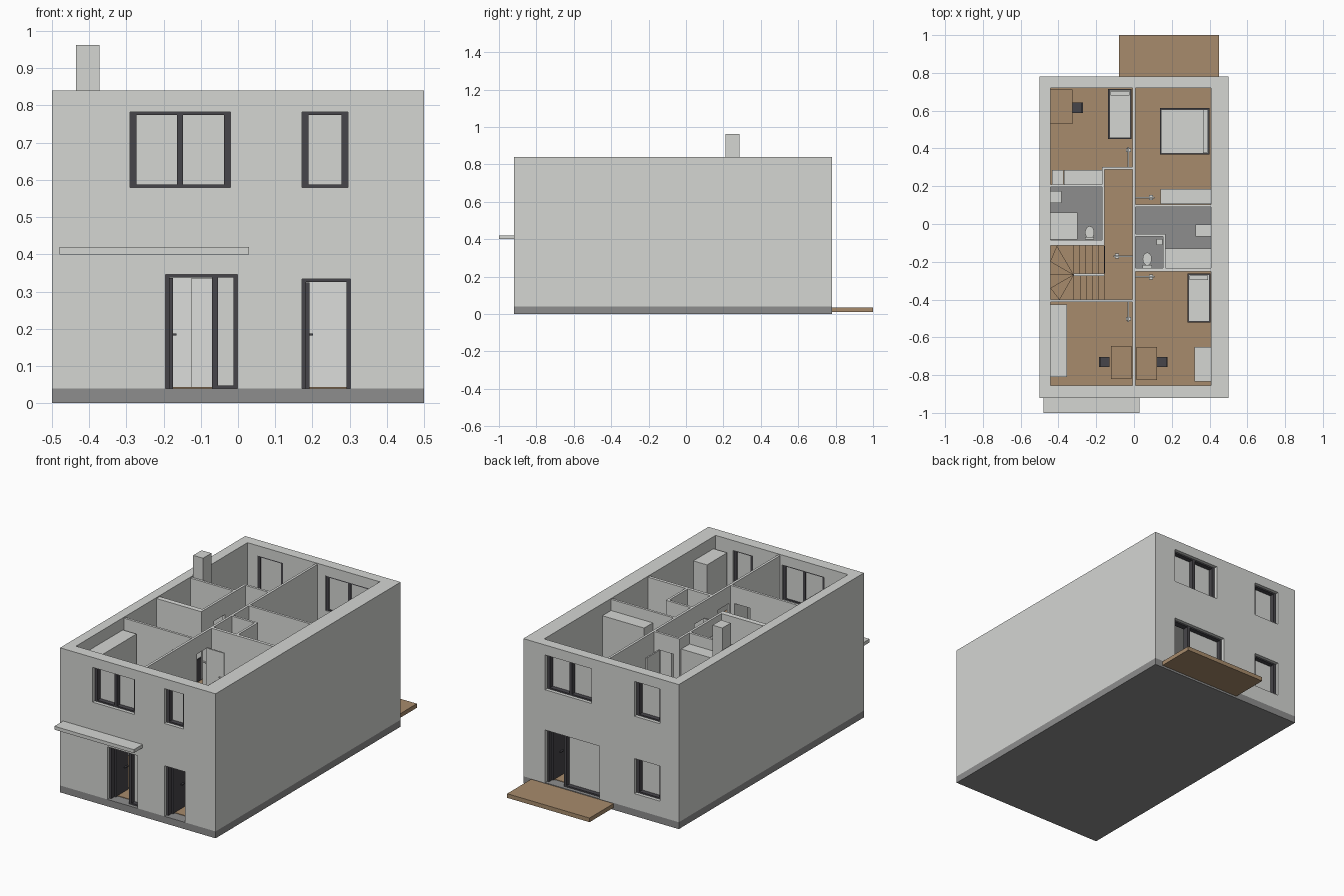
import bpy, bmesh, math
from mathutils import Vector

cube = bpy.data.objects.get("Cube")
if cube:
    bpy.data.objects.remove(cube)


def material(name, *rgb):
    m = bpy.data.materials.new(name)
    m.use_nodes = True
    m.diffuse_color = (*rgb, 1)
    m.node_tree.nodes["Principled BSDF"].inputs["Base Color"].default_value = (*rgb, 1)
    return m


RENDER = material("light grey render", 0.66, 0.67, 0.65)
PLASTER = material("pale plaster", 0.72, 0.73, 0.71)
DARK = material("charcoal frame", 0.062, 0.06, 0.068)
PLINTH = material("grey plinth", 0.27, 0.27, 0.27)
WOOD = material("brown wood", 0.39, 0.26, 0.15)
TILE = material("grey tile", 0.27, 0.27, 0.27)

BASE, SLAB, FLOOR, TOP = 0.04, 0.40, 0.44, 0.84
LEFT, RIGHT, FRONT, BACK = -0.443, 0.408, -0.855, 0.72   # inner faces of the shell


def finish(name, bm, mat):
    bmesh.ops.recalc_face_normals(bm, faces=bm.faces)
    mesh = bpy.data.meshes.new(name)
    bm.to_mesh(mesh)
    bm.free()
    mesh.materials.append(mat)
    ob = bpy.data.objects.new(name, mesh)
    bpy.context.collection.objects.link(ob)
    return ob


def prism(bm, points, z0, z1):
    low = [bm.verts.new((x, y, z0)) for x, y in points]
    high = [bm.verts.new((x, y, z1)) for x, y in points]
    n = len(points)
    bm.faces.new(low[::-1])
    bm.faces.new(high)
    for i in range(n):
        j = (i + 1) % n
        bm.faces.new((low[i], low[j], high[j], high[i]))


def boxes(name, mat, *items):
    bm = bmesh.new()
    for x0, x1, y0, y1, z0, z1 in items:
        prism(bm, [(x0, y0), (x1, y0), (x1, y1), (x0, y1)], z0, z1)
    return finish(name, bm, mat)


# Plinth, terrace, canopy, chimney
boxes("plinth", PLINTH, (-0.5, 0.5, -0.92, 0.78, 0, BASE))
boxes("terrace", WOOD, (-0.08, 0.45, 0.78, 1, 0.012, 0.036))
boxes("canopy", RENDER, (-0.48, 0.03, -1, -0.92, 0.4, 0.42))
boxes("chimney", RENDER, (-0.435, -0.372, 0.21, 0.287, BASE, 0.963))

# Openings: side, x range, z range, vertical bars, leaf hinge x or None
UP = (0.58, 0.782)
OPENINGS = [
    ("front", -0.29, -0.02, *UP, [-0.156], None),
    ("front", 0.172, 0.295, *UP, [], None),
    ("front", -0.195, -0.001, BASE, 0.346, [-0.062], -0.195),
    ("front", 0.172, 0.302, BASE, 0.334, [], 0.172),
    ("back", 0.06, 0.36, *UP, [0.21], None),
    ("back", -0.38, -0.215, *UP, [], None),
    ("back", 0.01, 0.36, BASE, 0.346, [0.245], 0.36),
    ("back", -0.38, -0.215, 0.13, 0.334, [], None),
]

# Outer shell: extruded ring cut by the openings
bm = bmesh.new()
outer = [(-0.5, -0.92), (0.5, -0.92), (0.5, 0.78), (-0.5, 0.78)]
inner = [(LEFT, FRONT), (RIGHT, FRONT), (RIGHT, BACK), (LEFT, BACK)]
rings = [[bm.verts.new((x, y, z)) for x, y in ring] for ring in (outer, inner) for z in (BASE, TOP)]
for a, b in ((0, 1), (1, 3), (3, 2), (2, 0)):
    for i in range(4):
        j = (i + 1) % 4
        bm.faces.new((rings[a][i], rings[a][j], rings[b][j], rings[b][i]))
shell = finish("outer_walls", bm, RENDER)

cuts = []
for side, x0, x1, z0, z1, bars, hinge in OPENINGS:
    y = (-0.95, -0.82) if side == "front" else (0.69, 0.81)
    cuts.append((x0, x1, *y, z0 - (0.02 if z0 == BASE else 0), z1))
cutter = boxes("opening_cutter", RENDER, *cuts)
cutter.hide_render = True
mod = shell.modifiers.new("openings", "BOOLEAN")
mod.object, mod.operation, mod.solver = cutter, "DIFFERENCE", "EXACT"
bpy.context.view_layer.update()
cut_mesh = bpy.data.meshes.new_from_object(shell.evaluated_get(bpy.context.evaluated_depsgraph_get()))
shell.modifiers.clear()
shell.data = cut_mesh
bpy.data.objects.remove(cutter)

# Frames, panes and open leaves
for n, (side, x0, x1, z0, z1, bars, hinge) in enumerate(OPENINGS):
    face, inward = (-0.92, 1) if side == "front" else (0.78, -1)

    def depth(a, b):
        return sorted((face + inward * a, face + inward * b))

    fy, w = depth(0.02, 0.056), 0.017
    door = hinge is not None
    jamb = 0.011 if door else w
    frame = [(x0, x0 + jamb, *fy, z0, z1), (x1 - jamb, x1, *fy, z0, z1),
             (x0, x1, *fy, z1 - 0.008, z1)]
    frame += [(b - w / 2, b + w / 2, *fy, z0, z1) for b in bars]
    stops = [x0, *bars, x1]
    spans = list(zip(stops, stops[1:]))
    if door:
        # the leaf is swung inward about its hinge
        open_span = spans.pop(0 if hinge == x0 else -1)
        s = 1 if hinge == x0 else -1
        width = open_span[1] - open_span[0] - 0.02
        a, b = sorted((hinge + s * 0.009, hinge + s * 0.02))
        boxes(f"{side}_door_leaf_{n}", DARK, (a, b, *depth(0.05, 0.05 + width), z0, z1 - 0.01))
        a, b = sorted((hinge + s * 0.02, hinge + s * 0.03))
        boxes(f"{side}_door_handle_{n}", DARK, (a, b, *depth(width + 0.01, width + 0.04), 0.182, 0.187))
    for a, b in spans:
        frame.append((a, b, *fy, z0, z0 + 0.008))
        boxes(f"{side}_pane_{n}", RENDER, (a + 0.008, b - 0.008, *depth(0.047, 0.051), z0 + 0.005, z1 - 0.005))
    boxes(f"{side}_frame_{n}", DARK, *frame)

# Floors, leaving the stairwell open
WELL_X, WELL_Y0, WELL_Y1 = -0.155, -0.4, -0.115


def upper_floor(name, mat, z0, z1):
    boxes(name, mat, (LEFT, RIGHT, FRONT, WELL_Y0, z0, z1), (LEFT, RIGHT, WELL_Y1, BACK, z0, z1),
          (WELL_X, RIGHT, WELL_Y0, WELL_Y1, z0, z1))


boxes("ground_floor", WOOD, (LEFT, RIGHT, FRONT, BACK, BASE, BASE + 0.003))
upper_floor("upper_slab", PLASTER, SLAB, FLOOR - 0.005)
upper_floor("upper_floor", WOOD, FLOOR - 0.005, FLOOR)
boxes("bathroom_floors", TILE, (LEFT, -0.165, -0.085, 0.195, FLOOR, FLOOR + 0.003),
      (0.005, RIGHT, -0.235, 0.09, FLOOR, FLOOR + 0.003))


def partition(name, axis, at, a, b, doors=(), z0=FLOOR, z1=TOP - 0.006, t=0.014):
    """Thin wall along an axis, with door openings given as ranges."""
    spans, start = [], a
    for d0, d1 in doors:
        spans += [(start, d0, z0, z1), (d0, d1, z0 + 0.295, z1)]
        start = d1
    spans.append((start, b, z0, z1))
    across = (at - t / 2, at + t / 2)
    boxes(name, PLASTER, *[((p, q, *across) if axis == "x" else (*across, p, q)) + (lo, hi)
                           for p, q, lo, hi in spans])


# Upper floor partitions
partition("centre_wall", "y", 0, FRONT, BACK, [(-0.385, -0.285), (-0.165, -0.07), (0.145, 0.245)])
partition("front_room_wall", "x", -0.407, LEFT, 0, [(-0.13, -0.032)])
partition("stair_wall", "x", -0.1, LEFT, -0.155, t=0.03)
partition("left_bath_side_wall", "y", -0.162, -0.115, 0.3, [(0.0, 0.1)])
partition("left_bath_back_wall", "x", 0.203, LEFT, -0.16)
partition("landing_wall", "x", 0.295, -0.169, 0, [(-0.13, -0.032)])
partition("right_bath_back_wall", "x", 0.097, 0, RIGHT)
partition("right_bath_front_wall", "x", -0.243, 0, RIGHT, t=0.018)
partition("toilet_side_wall", "y", 0.16, -0.24, -0.06)
partition("toilet_back_wall", "x", -0.06, 0, 0.167, [(0.03, 0.12)])

# Ground floor partitions
LOW = dict(z0=BASE, z1=SLAB)
partition("hall_side_wall", "y", 0.04, FRONT, -0.25, **LOW)
partition("hall_back_wall", "x", -0.407, LEFT, 0.04, [(-0.125, -0.03)], **LOW)
partition("store_back_wall", "x", -0.25, 0.04, RIGHT, **LOW)
partition("lower_stair_wall", "x", -0.1, LEFT, -0.155, **LOW)
partition("living_room_wall", "x", 0.203, LEFT, 0, **LOW)

# Open inner doors: hinge position and swing direction
for n, (x, y, dx, dy) in enumerate([(0, -0.28, 1, 0), (0, -0.17, -1, 0), (0, 0.14, 1, 0),
                                   (-0.03, 0.3, 0, 1), (-0.03, -0.412, 0, -1)]):
    def leaf(start, end, half):
        xs = sorted((x + dx * start, x + dx * end)) if dx else (x - half, x + half)
        ys = sorted((y + dy * start, y + dy * end)) if dy else (y - half, y + half)
        return (*xs, *ys)
    boxes(f"inner_door_{n}", PLASTER, (*leaf(0, 0.108, 0.004), FLOOR, FLOOR + 0.288))
    boxes(f"inner_door_handle_{n}", PLASTER, (*leaf(0.08, 0.1, 0.013), 0.58, 0.585))

# Winding stair: two straight flights joined by a fan of winders
rise, px, py = (FLOOR - BASE) / 17, -0.32, -0.268
treads, run = [], 0.033
for i in range(5):
    a = px + run * (5 - i)
    treads.append([(a - run, py), (a, py), (a, WELL_Y1), (a - run, WELL_Y1)])


def rim(step):
    c, s = math.cos(math.pi * (0.5 + step / 6)), math.sin(math.pi * (0.5 + step / 6))
    k = min(0.123 / max(abs(c), 1e-6), (0.153 if s > 0 else 0.132) / max(abs(s), 1e-6))
    return (px + c * k, py + s * k)


for i in range(6):
    treads.append([(px, py), rim(i), rim(i + 1)])
for i in range(5):
    a = px + run * i
    treads.append([(a, WELL_Y0), (a + run, WELL_Y0), (a + run, py), (a, py)])
bm = bmesh.new()
for i, points in enumerate(treads):
    top = BASE + rise * (i + 1)
    prism(bm, points, max(BASE, top - 0.035), top)
finish("stair", bm, WOOD)
boxes("stair_spine", PLASTER, (px, WELL_X, py - 0.006, py + 0.006, BASE, FLOOR + 0.13))
boxes("stair_railing", DARK, (-0.16, -0.153, -0.262, -0.116, FLOOR, FLOOR + 0.13))


# Beds: frame, mattress, pillow, headboard towards (hx, hy)
def bed(name, x0, x1, y0, y1, pillow):
    boxes(name + "_frame", DARK, (x0, x1, y0, y1, FLOOR, FLOOR + 0.045))
    boxes(name + "_mattress", RENDER, (x0 + 0.006, x1 - 0.006, y0 + 0.006, y1 - 0.006, FLOOR + 0.045, FLOOR + 0.07))
    boxes(name + "_pillow", RENDER, (*pillow, FLOOR + 0.07, FLOOR + 0.082))


bed("double_bed", 0.137, 0.4, 0.367, 0.613, (0.365, 0.388, 0.375, 0.605))
bed("left_bed", -0.137, -0.013, 0.45, 0.715, (-0.125, -0.025, 0.68, 0.705))
bed("right_bed", 0.283, 0.405, -0.522, -0.262, (0.295, 0.393, -0.297, -0.272))


# Desks with legs, and chairs
def desk(name, x0, x1, y0, y1, cx, cy):
    h, t = FLOOR + 0.105, 0.008
    legs = [(a, a + t, b, b + t, FLOOR, h) for a in (x0, x1 - t) for b in (y0, y1 - t)]
    boxes(name, WOOD, (x0, x1, y0, y1, h, h + 0.007), *legs)
    s, away = 0.027, (1 if cx > (x0 + x1) / 2 else -1)
    back = sorted((cx + away * s, cx + away * (s - 0.007)))
    boxes(name + "_chair", DARK, (cx - s, cx + s, cy - s, cy + s, FLOOR + 0.055, FLOOR + 0.065),
          (cx - 0.005, cx + 0.005, cy - 0.005, cy + 0.005, FLOOR, FLOOR + 0.055),
          (*back, cy - s, cy + s, FLOOR + 0.06, FLOOR + 0.12))


desk("study_desk", LEFT, -0.325, 0.53, 0.712, -0.298, 0.615)
desk("left_desk", -0.122, -0.012, -0.82, -0.645, -0.157, -0.73)
desk("right_desk", 0.012, 0.122, -0.825, -0.65, 0.15, -0.73)

# Wardrobes
for name, *area in [("front_left", LEFT, -0.355, -0.81, -0.425), ("front_right", 0.32, RIGHT, -0.835, -0.65),
                    ("back_left", -0.37, -0.17, 0.21, 0.287), ("back_right", 0.14, RIGHT, 0.105, 0.185)]:
    boxes(name + "_wardrobe", RENDER, (*area, FLOOR, 0.77))

# Bathroom fittings
boxes("shower_tray", RENDER, (LEFT, -0.3, -0.083, 0.062, FLOOR, FLOOR + 0.02))
boxes("bathtub", RENDER, (0.168, RIGHT, -0.234, -0.13, FLOOR, FLOOR + 0.08))
boxes("basins", RENDER, (LEFT, -0.385, 0.11, 0.175, 0.54, 0.56), (0.325, RIGHT, -0.065, -0.003, 0.54, 0.56),
      (0.12, 0.152, -0.11, -0.08, 0.54, 0.555))
for name, x, y, wall_y in (("left", -0.235, -0.045, -0.083), ("right", 0.07, -0.185, -0.233)):
    bm = bmesh.new()
    bmesh.ops.create_cone(bm, cap_ends=True, segments=20, radius1=0.014, radius2=0.024, depth=0.06)
    for v in bm.verts:
        v.co = Vector((x + v.co.x, y + v.co.y * 1.4, FLOOR + 0.03 + v.co.z))
    finish(name + "_toilet_bowl", bm, RENDER)
    boxes(name + "_toilet_cistern", RENDER, (x - 0.024, x + 0.024, wall_y, wall_y + 0.015, FLOOR, FLOOR + 0.11))
